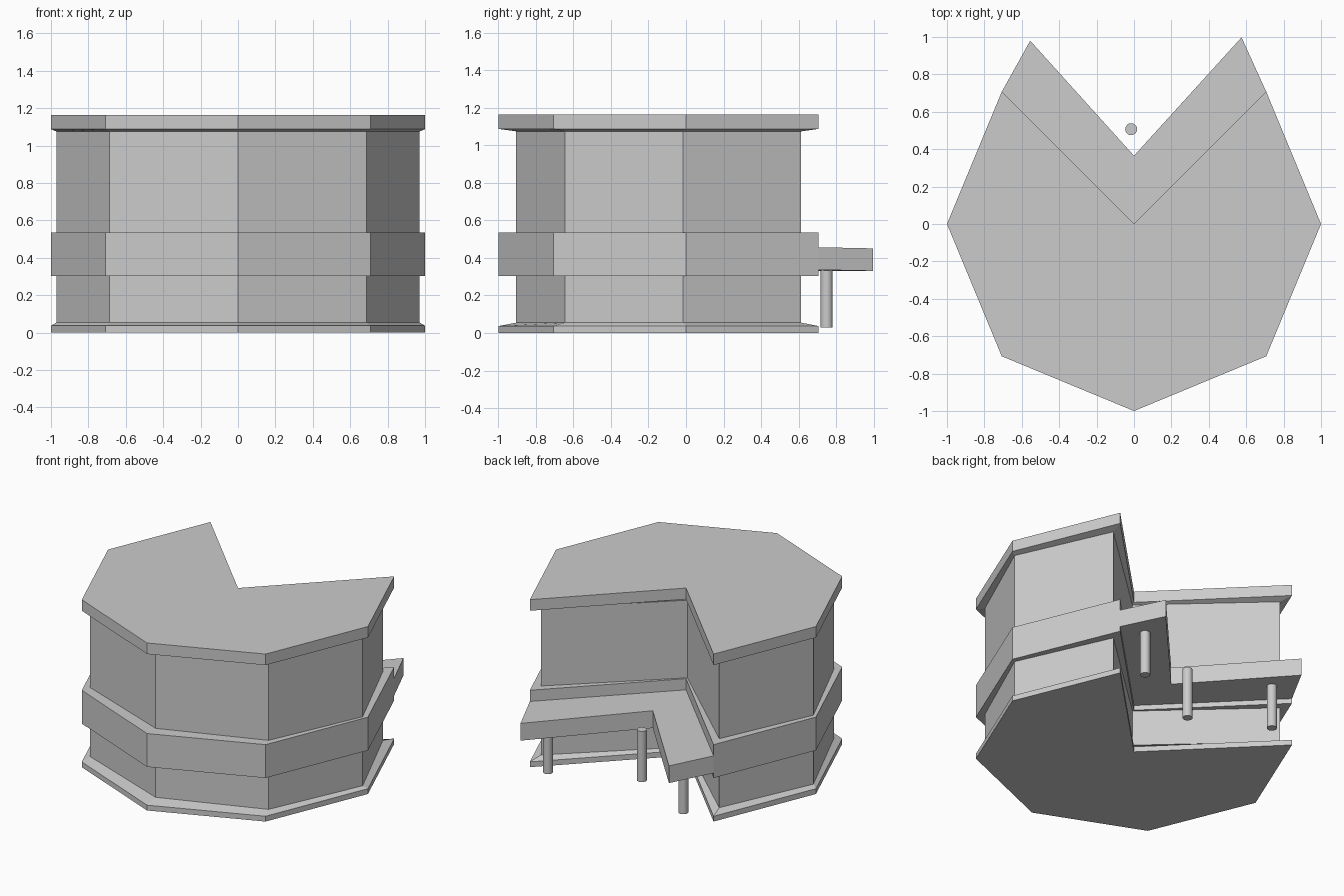
import bpy, bmesh, math

if "Cube" in bpy.data.objects:
    bpy.data.objects.remove(bpy.data.objects["Cube"])


def loft(name, rings):
    """Skin equal-length rings of 3D points, capped at both ends."""
    bm = bmesh.new()
    loops = [[bm.verts.new(p) for p in ring] for ring in rings]
    n = len(loops[0])
    for lo, hi in zip(loops, loops[1:]):
        for i in range(n):
            j = (i + 1) % n
            bm.faces.new((lo[i], lo[j], hi[j], hi[i]))
    bm.faces.new(loops[0][::-1])
    bm.faces.new(loops[-1])
    bmesh.ops.recalc_face_normals(bm, faces=bm.faces)
    mesh = bpy.data.meshes.new(name)
    bm.to_mesh(mesh)
    bm.free()
    obj = bpy.data.objects.new(name, mesh)
    bpy.context.collection.objects.link(obj)
    return obj


# Octagon footprint with the rear quarter cut out to its centre
outer = [(0, 0)] + [(math.cos(math.radians(a)), math.sin(math.radians(a)))
                    for a in range(135, 406, 45)]
inner = [(x * 0.97, y * 0.89 - 0.015) for x, y in outer]

# Building: base slab, walls, projecting belt and roof slab
profile = [(outer, 0), (outer, 0.037), (inner, 0.055), (inner, 0.303),
           (outer, 0.303), (outer, 0.535), (inner, 0.535), (inner, 1.075),
           (outer, 1.088), (outer, 1.165)]
loft("building", [[(x, y, z) for x, y in ring] for ring, z in profile])

# V-shaped rear deck, drooping slightly towards its free edge
deck = [(-0.707, 0.707, 0), (0, 0, 0), (0.707, 0.707, 0),
        (0.575, 0.998, -0.006), (0, 0.365, -0.006), (-0.555, 0.98, -0.006)]
loft("rear_deck", [[(x, y, z + h) for x, y, z in deck] for h in (0.337, 0.457)])

# Deck support posts
for name, x, y, top in (("post_middle", -0.015, 0.507, 0.38),
                        ("post_left", -0.505, 0.75, 0.38),
                        ("post_right", 0.537, 0.75, 0.38)):
    bottom = 0.028
    bpy.ops.mesh.primitive_cylinder_add(vertices=16, radius=0.032,
                                        depth=top - bottom,
                                        location=(x, y, (top + bottom) / 2))
    bpy.context.object.name = name
    bpy.ops.object.shade_smooth_by_angle()
